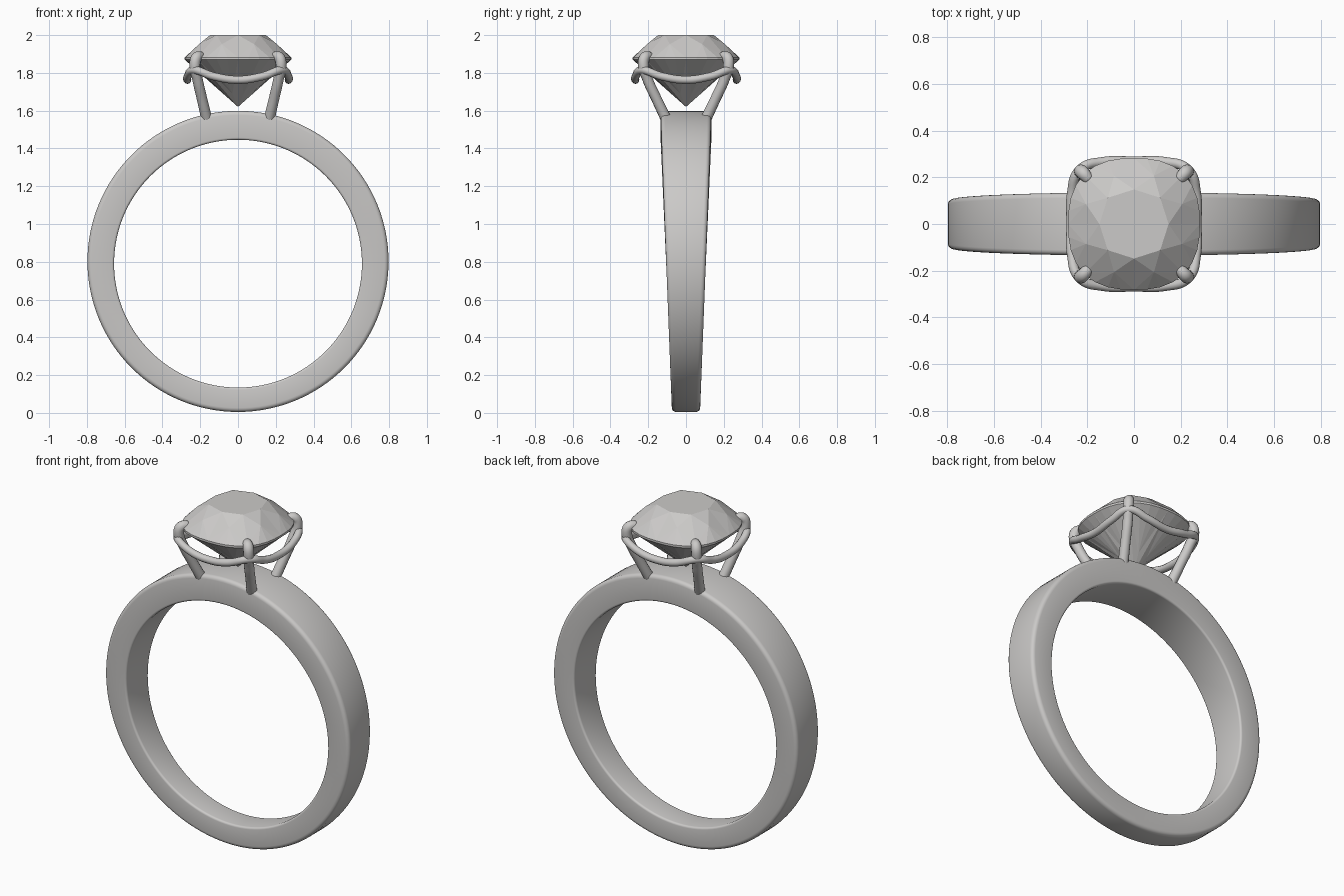
import bpy
import bmesh
from math import cos, sin, pi, radians
from mathutils import Vector

cube = bpy.data.objects.get("Cube")
if cube:
    bpy.data.objects.remove(cube, do_unlink=True)


def material(name, rgb):
    mat = bpy.data.materials.new(name)
    mat.use_nodes = True
    mat.diffuse_color = (*rgb, 1)
    mat.node_tree.nodes["Principled BSDF"].inputs["Base Color"].default_value = (*rgb, 1)
    return mat


METAL = material("pale_grey", (0.6, 0.59, 0.58))


def finish(name, bm):
    bmesh.ops.recalc_face_normals(bm, faces=bm.faces)
    mesh = bpy.data.meshes.new(name)
    bm.to_mesh(mesh)
    bm.free()
    mesh.materials.append(METAL)
    obj = bpy.data.objects.new(name, mesh)
    bpy.context.collection.objects.link(obj)
    return obj


def smooth(obj, angle):
    bpy.ops.object.select_all(action="DESELECT")
    obj.select_set(True)
    bpy.context.view_layer.objects.active = obj
    bpy.ops.object.shade_smooth_by_angle(angle=radians(angle))


def wire(name, points, depth, closed=False, radii=None):
    """Round wire through the points, turned into a mesh."""
    curve = bpy.data.curves.new(name, "CURVE")
    curve.dimensions = "3D"
    curve.bevel_depth = depth
    curve.bevel_resolution = 4
    curve.use_fill_caps = True
    spline = curve.splines.new("BEZIER")
    spline.bezier_points.add(len(points) - 1)
    spline.use_cyclic_u = closed
    spline.resolution_u = 8
    for i, (bp, co) in enumerate(zip(spline.bezier_points, points)):
        bp.co = co
        bp.handle_left_type = bp.handle_right_type = "AUTO"
        bp.radius = radii[i] if radii else 1
    curve.materials.append(METAL)
    obj = bpy.data.objects.new(name, curve)
    bpy.context.collection.objects.link(obj)
    bpy.ops.object.select_all(action="DESELECT")
    obj.select_set(True)
    bpy.context.view_layer.objects.active = obj
    bpy.ops.object.convert(target="MESH")
    smooth(bpy.context.object, 60)


# Band: rounded rectangular section swept round, wider towards the top
def band(segments=128, corner=4):
    bm = bmesh.new()
    rings = []
    for s in range(segments):
        a = 2 * pi * s / segments
        outer = Vector((0.797 * cos(a), 0, 0.802 + 0.797 * sin(a)))
        inner = Vector((0.656 * cos(a), 0, 0.79 + 0.656 * sin(a)))
        across = (outer - inner).normalized()
        thick = (outer - inner).length
        half = 0.075 + 0.06 * outer.z / 1.6
        ring = []
        for sy, st, start, r in ((1, 1, 0, 0.022), (-1, 1, 1, 0.022),
                                 (-1, 0, 2, 0.012), (1, 0, 3, 0.012)):
            for k in range(corner + 1):
                t = (start + k / corner) * pi / 2
                y = sy * (half - r) + r * cos(t)
                h = (thick - r if st else r) + r * sin(t)
                ring.append(bm.verts.new(inner + across * h + Vector((0, y, 0))))
        rings.append(ring)
    n = len(rings[0])
    for s in range(segments):
        a, b = rings[s], rings[(s + 1) % segments]
        for i in range(n):
            j = (i + 1) % n
            bm.faces.new((a[i], a[j], b[j], b[i]))
    smooth(finish("band", bm), 40)


band()


# Stone: cushion brilliant cut with flat facets
def stone():
    bm = bmesh.new()

    def level(radius, z, count, offset=0.0):
        verts = []
        for i in range(count):
            a = 2 * pi * (i + offset) / count
            c, s = abs(cos(a)), abs(sin(a))
            r = radius / (c ** 2.5 + s ** 2.5) ** 0.4
            verts.append(bm.verts.new((r * cos(a), r * sin(a), z)))
        return verts

    table = level(0.148, 2.0, 8)
    star = level(0.215, 1.952, 8, 0.5)
    top = level(0.282, 1.882, 32)
    low = level(0.282, 1.87, 32)
    pavilion = level(0.075, 1.69, 8, 0.5)
    culet = bm.verts.new((0, 0, 1.62))
    face = bm.faces.new
    face(table)
    for i in range(8):
        j, g = (i + 1) % 8, 4 * i
        main, half, nxt = top[g], top[g + 2], top[(g + 4) % 32]
        face((table[i], star[i], table[j]))
        face((table[i], star[i - 1], main))
        face((table[i], main, star[i]))
        # Upper and lower halves fan out to the rounded girdle
        for k in range(4):
            face((star[i], top[g + k], top[(g + k + 1) % 32]))
            face((pavilion[i], low[(g + k + 1) % 32], low[g + k]))
        face((culet, pavilion[i - 1], low[g]))
        face((culet, low[g], pavilion[i]))
    for i in range(32):
        j = (i + 1) % 32
        face((top[i], low[i], low[j], top[j]))
    finish("stone", bm)


stone()

# Prongs: four tapering claws that hook over the girdle
CLAW = [(0.165, 0.105, 1.555), (0.19, 0.155, 1.66), (0.214, 0.203, 1.765),
        (0.228, 0.226, 1.845), (0.218, 0.218, 1.882), (0.195, 0.193, 1.887), (0.187, 0.185, 1.884)]
for sx, side in ((1, "left"), (-1, "right")):
    for sy, end in ((-1, "front"), (1, "back")):
        wire(f"prong_{end}_{side}", [(sx * x, sy * y, z) for x, y, z in CLAW],
             0.029, radii=[1, 0.95, 0.95, 1, 1, 0.85, 0.3])

# Gallery rail: closed wire dipping between the prongs
SIDE = [(0.232, -0.232, 1.815), (0.266, -0.13, 1.782), (0.268, 0, 1.763), (0.266, 0.13, 1.782)]
path = []
for q in range(4):
    c, s = round(cos(q * pi / 2)), round(sin(q * pi / 2))
    path += [(c * x - s * y, s * x + c * y, z) for x, y, z in SIDE]
wire("gallery_rail", path, 0.021, closed=True)
